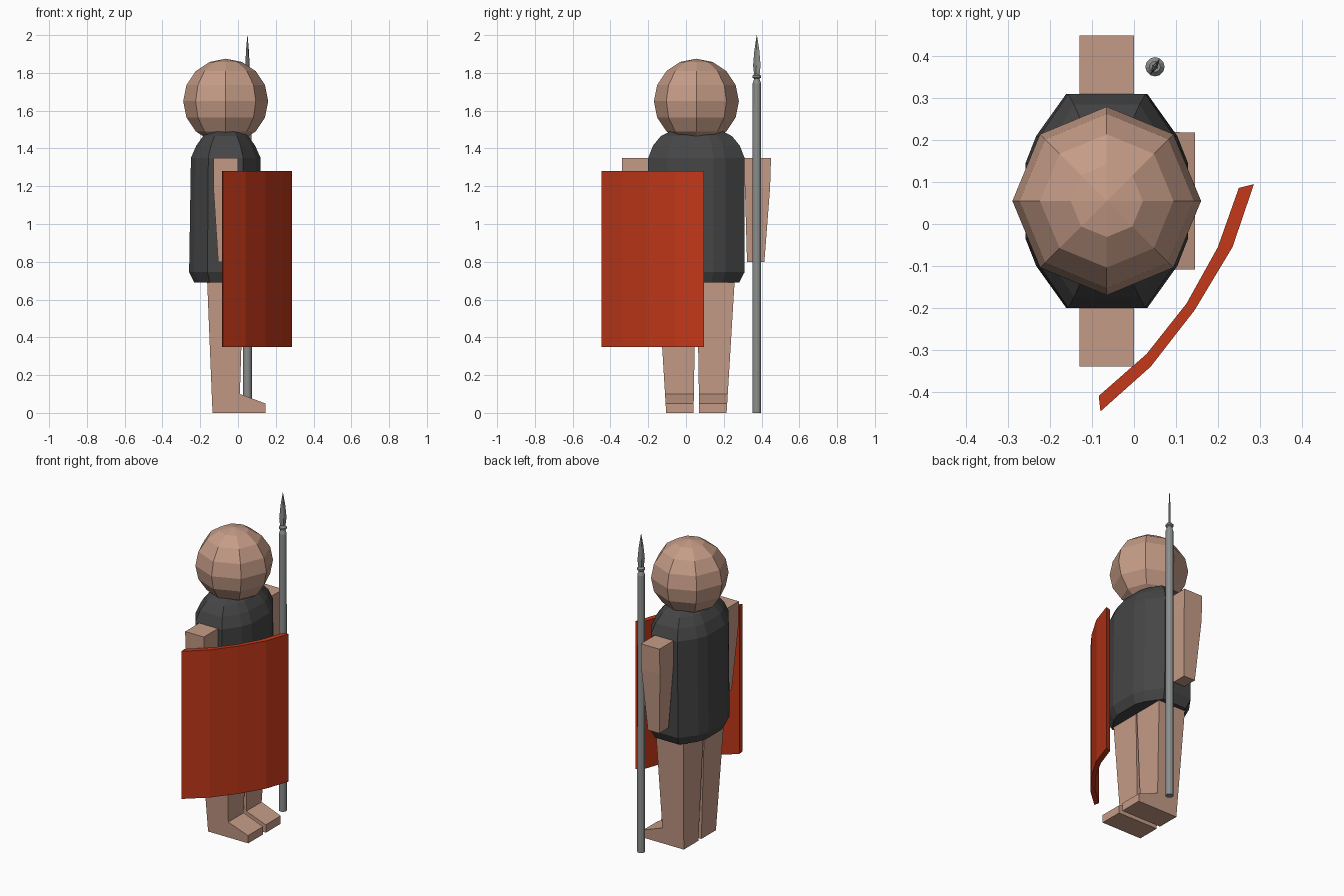
import bpy, bmesh, math

if "Cube" in bpy.data.objects:
    bpy.data.objects.remove(bpy.data.objects["Cube"])

CX, CY = -0.065, 0.055      # body axis


def material(name, rgb):
    m = bpy.data.materials.new(name)
    m.diffuse_color = (*rgb, 1)
    m.use_nodes = True
    m.node_tree.nodes["Principled BSDF"].inputs["Base Color"].default_value = m.diffuse_color
    return m


SKIN = material("skin", (0.56, 0.33, 0.24))
DARK = material("dark_cloth", (0.06, 0.06, 0.06))
RED = material("red_paint", (0.55, 0.04, 0.01))
STEEL = material("steel", (0.26, 0.27, 0.27))


def finish(bm, name, mat):
    bmesh.ops.recalc_face_normals(bm, faces=bm.faces)
    me = bpy.data.meshes.new(name)
    bm.to_mesh(me)
    bm.free()
    ob = bpy.data.objects.new(name, me)
    bpy.context.collection.objects.link(ob)
    if mat:
        me.materials.append(mat)
    return ob


def loft(name, rings, mat):
    """Skin a stack of equal-length point loops and cap both ends."""
    bm = bmesh.new()
    loops = [[bm.verts.new(p) for p in ring] for ring in rings]
    n = len(loops[0])
    for a, b in zip(loops, loops[1:]):
        for i in range(n):
            j = (i + 1) % n
            bm.faces.new((a[i], a[j], b[j], b[i]))
    bm.faces.new(loops[0])
    bm.faces.new(loops[-1])
    return finish(bm, name, mat)


def rect(x0, x1, y0, y1, z):
    return [(x0, y0, z), (x1, y0, z), (x1, y1, z), (x0, y1, z)]


# Head
bm = bmesh.new()
bmesh.ops.create_uvsphere(bm, u_segments=8, v_segments=8, radius=0.225)
bmesh.ops.translate(bm, verts=bm.verts, vec=(CX, CY, 1.65))
finish(bm, "head", SKIN)

# Torso: rounded twelve-sided section, narrowing at hem and shoulders
quarter = [(0.19, 0.09), (0.165, 0.155), (0.095, 0.255)]
section = (quarter + [(-x, y) for x, y in reversed(quarter)]
           + [(-x, -y) for x, y in quarter] + [(x, -y) for x, y in reversed(quarter)])
levels = [(0.69, 0.88, 0.89), (0.745, 1.02, 1.0), (1.35, 0.97, 1.0),
          (1.415, 0.82, 0.90), (1.465, 0.63, 0.74), (1.49, 0.45, 0.55)]
loft("torso", [[(CX + x * sx, CY + y * sy, z) for x, y in section]
               for z, sx, sy in levels], DARK)

# Arms and legs, mirrored about the body axis
foot_leg = [(-0.135, 0), (0.145, 0), (0.145, 0.05), (0.01, 0.10), (0.03, 0.74), (-0.165, 0.74)]
for side, tag in ((1, "right"), (-1, "left")):
    def my(y):
        return CY + side * y

    loft(tag + "_arm", [rect(-0.105, -0.025, my(0.268), my(0.36), 0.80),
                        rect(-0.13, 0.0, my(0.257), my(0.39), 1.19),
                        rect(-0.13, 0.0, my(0.245), my(0.395), 1.35)], SKIN)
    # Leg with foot: side profile, outer face flaring upward
    loft(tag + "_leg", [[(x, my(0.015 - 0.012 * z / 0.74), z) for x, z in foot_leg],
                        [(x, my(0.16 + 0.045 * z / 0.74), z) for x, z in foot_leg]], SKIN)

# Curved shield
outer = [(-0.08, -0.447), (0.04, -0.34), (0.145, -0.205), (0.235, -0.055), (0.286, 0.095)]
inner = [(-0.084, -0.41), (0.03, -0.31), (0.125, -0.19), (0.20, -0.055), (0.25, 0.086)]
loft("shield", [[(*o, 0.35), (*o, 1.28), (*i, 1.28), (*i, 0.35)]
                for o, i in zip(outer, inner)], RED)

# Spear shaft with collar
SX, SY, N = 0.05, 0.375, 12
shaft = [(0.023, 0), (0.022, 1.745), (0.015, 1.765), (0.015, 1.77),
         (0.023, 1.775), (0.023, 1.785), (0.013, 1.795)]
loft("spear_shaft", [[(SX + r * math.cos(math.tau * k / N), SY + r * math.sin(math.tau * k / N), z)
                      for k in range(N)] for r, z in shaft], STEEL)

# Flat diamond-section spear blade, turned about 60 degrees
c, s = math.cos(math.radians(60)), math.sin(math.radians(60))
blade = [(0.016, 0.007, 1.785), (0.023, 0.006, 1.84), (0.015, 0.005, 1.92), (0.001, 0.001, 2.0)]
loft("spear_blade", [[(SX + w * c, SY + w * s, z), (SX - t * s, SY + t * c, z),
                      (SX - w * c, SY - w * s, z), (SX + t * s, SY - t * c, z)]
                     for w, t, z in blade], STEEL)
